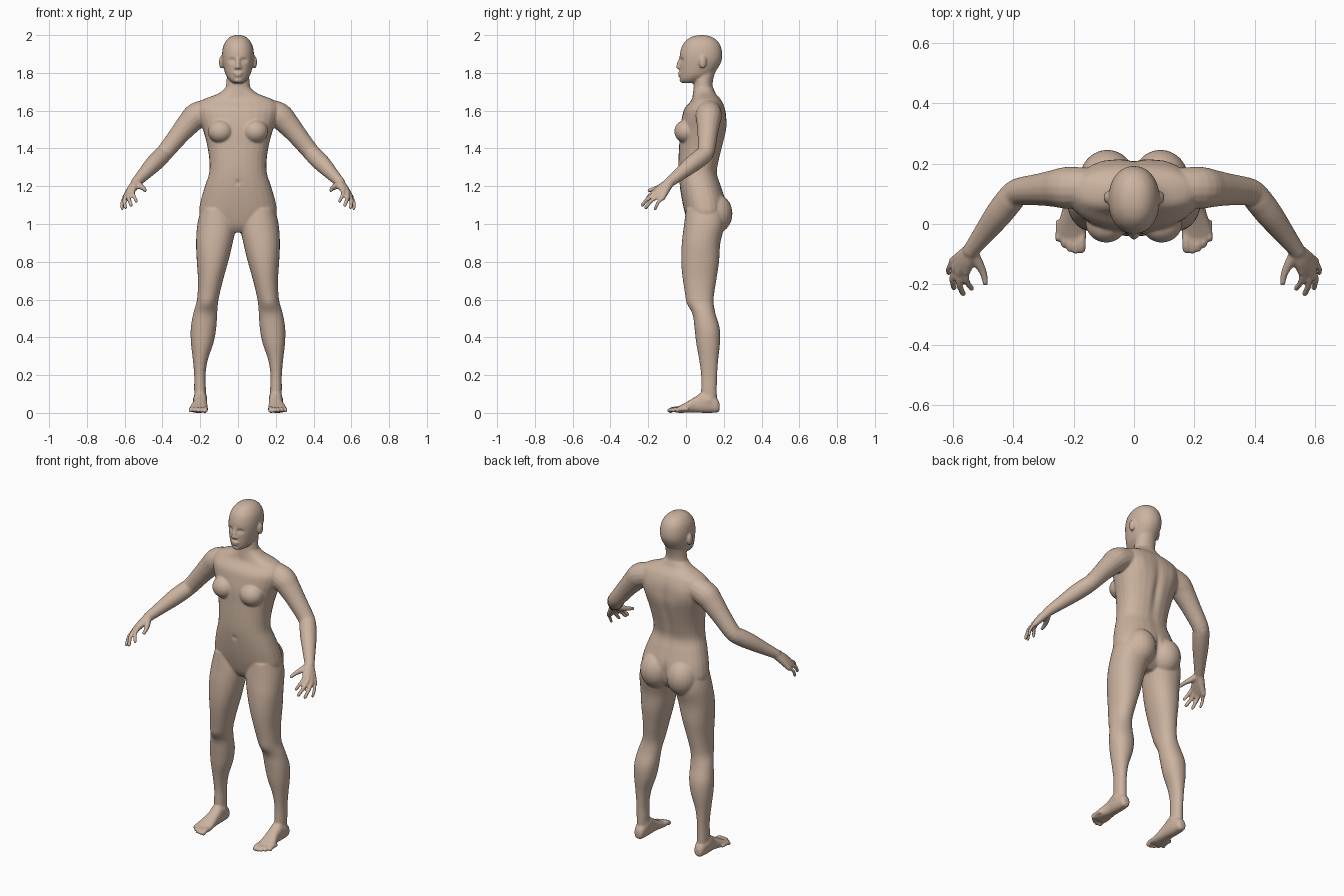
import bpy, bmesh, math
from mathutils import Vector, Matrix

bm = bmesh.new()


def spline(rows, k=4):
    """Catmull-Rom interpolation of rows of numbers."""
    out, n = [], len(rows)
    for i in range(n - 1):
        a, b, c, d = (rows[min(max(j, 0), n - 1)] for j in (i - 1, i, i + 1, i + 2))
        for s in range(k):
            t = s / k
            out.append([0.5 * (2 * q + (r - p) * t + (2 * p - 5 * q + 4 * r - w) * t * t
                               + (3 * q - p - 3 * r + w) * t ** 3)
                        for p, q, r, w in zip(a, b, c, d)])
    return out + [list(rows[-1])]


def loft(rings, e=2.0, mirror=False, n=28):
    """Closed skin over superellipse rings given as (centre, u, v)."""
    def power(t):
        return math.copysign(abs(t) ** (2 / e), t)
    for sx in ((1, -1) if mirror else (1,)):
        loops = []
        for c, u, v in rings:
            pts = [c + u * power(math.cos(2 * math.pi * i / n))
                   + v * power(math.sin(2 * math.pi * i / n)) for i in range(n)]
            loops.append([bm.verts.new((p.x * sx, p.y, p.z)) for p in pts])
        for a, b in zip(loops, loops[1:]):
            for i in range(n):
                j = (i + 1) % n
                bm.faces.new((a[i], a[j], b[j], b[i]))
        bm.faces.new(loops[0])
        bm.faces.new(loops[-1])


def stack(rows, e=2.0, mirror=False):
    """Horizontal rings from rows (z, x_outer, x_inner, y_front, y_back)."""
    loft([(Vector(((o + i) / 2, (f + b) / 2, z)), Vector(((o - i) / 2, 0, 0)),
           Vector((0, (b - f) / 2, 0))) for z, o, i, f, b in spline(rows)], e, mirror)


def ball(c, r, mirror=False):
    for sx in ((1, -1) if mirror else (1,)):
        m = Matrix.Translation((c[0] * sx, c[1], c[2])) @ Matrix.Diagonal((*r, 1))
        bmesh.ops.create_uvsphere(bm, u_segments=24, v_segments=16, radius=1, matrix=m)


def tube(rows, mirror=True):
    """Round limb through rows (x, y, z, radius) with a round tip."""
    p = spline(rows)
    rings = []
    for i, q in enumerate(p):
        t = Vector(p[min(i + 1, len(p) - 1)][:3]) - Vector(p[max(i - 1, 0)][:3])
        u = t.cross(Vector((0.3, 0.5, 1))).normalized()
        rings.append((Vector(q[:3]), u * q[3], t.normalized().cross(u) * q[3]))
    loft(rings, 2, mirror, 16)
    ball(rows[-1][:3], (rows[-1][3],) * 3, mirror)


# torso
torso = [(1.72, .066, .042, .145), (1.69, .105, .038, .158), (1.655, .19, .028, .188),
         (1.61, .215, -.008, .207), (1.56, .208, -.022, .214), (1.5, .186, -.032, .214),
         (1.42, .164, -.036, .196), (1.34, .152, -.04, .176), (1.27, .153, -.04, .165),
         (1.2, .175, -.033, .186), (1.12, .198, -.02, .21), (1.05, .203, -.004, .21),
         (.99, .15, .015, .18), (.955, .06, .04, .14)]
stack([(z, w, -w, f, b) for z, w, f, b in torso], 2.3)
ball((.092, .002, 1.49), (.068, .064, .062), True)    # breasts
ball((.088, .15, 1.055), (.092, .096, .108), True)    # buttocks

# neck and head
neck = [(1.83, .055, .06, .165), (1.77, .06, .045, .145), (1.72, .066, .04, .143),
        (1.66, .09, .032, .17)]
stack([(z, w, -w, f, b) for z, w, f, b in neck])
head = [(2.0, .012, .07, .095), (1.995, .033, .042, .122), (1.98, .055, .01, .155),
        (1.95, .075, -.017, .18), (1.91, .084, -.031, .191), (1.87, .084, -.034, .19),
        (1.83, .077, -.034, .172), (1.79, .065, -.033, .14), (1.762, .046, -.03, .09),
        (1.746, .026, -.018, .05)]
stack([(z, w, -w, f, b) for z, w, f, b in head], 2.15)
ball((.088, .088, 1.857), (.013, .02, .034), True)    # ears
tube([(0, -.027, 1.88, .009), (0, -.035, 1.855, .011), (0, -.041, 1.832, .012)], False)
ball((.012, -.034, 1.828), (.009, .01, .008), True)   # nostrils
ball((0, -.032, 1.798), (.025, .011, .007))           # upper lip
ball((0, -.031, 1.786), (.021, .011, .007))           # lower lip
ball((0, -.022, 1.762), (.022, .012, .014))           # chin

# legs
stack([(1.08, .195, .03, 0, .2), (1.0, .215, .01, -.01, .205), (.9, .222, .028, -.022, .182),
       (.8, .218, .052, -.025, .175), (.7, .212, .08, -.016, .16), (.6, .217, .103, .003, .146),
       (.53, .236, .11, .034, .155), (.45, .25, .115, .045, .178), (.37, .249, .13, .054, .18),
       (.28, .239, .16, .07, .17), (.2, .232, .172, .08, .165), (.12, .232, .17, .08, .163),
       (.04, .228, .174, .08, .165)], 2.15, True)

# feet, rows (y, x centre, half width, z low, z high), and toes
foot = [(.178, .2, .016, .012, .05), (.165, .2, .028, .002, .075), (.13, .2, .034, 0, .1),
        (.09, .2, .037, 0, .112), (.05, .2, .037, .002, .086), (0, .206, .046, .001, .056),
        (-.035, .208, .05, 0, .037), (-.058, .203, .042, .003, .026)]
loft([(Vector((x, y, (a + b) / 2)), Vector((w, 0, 0)), Vector((0, 0, (b - a) / 2)))
      for y, x, w, a, b in spline(foot)], 2.4, True)
for i, (tip, r) in enumerate([(-.083, .014), (-.09, .0105), (-.083, .0105),
                              (-.069, .01), (-.049, .01)]):
    x = .172 + i * .0195
    tube([(x, -.02 + i * .008, .02, r), (x + .001, tip / 2 - .022, .02, r), (x + .002, tip, .0125, r)])

# arms
tube([(.13, .12, 1.605, .062), (.215, .12, 1.575, .07), (.262, .118, 1.53, .062),
      (.315, .114, 1.468, .053), (.385, .105, 1.382, .046), (.415, .075, 1.35, .047),
      (.45, .03, 1.315, .045), (.5, -.035, 1.262, .035), (.54, -.088, 1.22, .027)])

# hands: palm rays and fingers, rows (knuckle, tip, radius)
for k, t, r in [((.556, -.158, 1.178), (.538, -.213, 1.122), .0105),
                ((.578, -.16, 1.163), (.566, -.231, 1.1), .011),
                ((.593, -.147, 1.148), (.596, -.212, 1.087), .0105),
                ((.6, -.124, 1.138), (.613, -.163, 1.08), .0095)]:
    mid = [(a + b) / 2 for a, b in zip(k, t)]
    tube([(.537, -.083, 1.222, .024), ((.54 + k[0]) / 2, (-.09 + k[1]) / 2, (1.22 + k[2]) / 2, .021),
          (*k, .0145)])
    tube([(*k, r + .001), (mid[0] + .007, mid[1] - .004, mid[2] + .005, r), (*t, r - .001)])
tube([(.535, -.095, 1.215, .02), (.512, -.135, 1.197, .016), (.498, -.165, 1.187, .012),
      (.492, -.195, 1.178, .01)])

# fuse the parts into one smooth skin
bmesh.ops.recalc_face_normals(bm, faces=bm.faces)
mesh = bpy.data.meshes.new("human_body")
bm.to_mesh(mesh)
bm.free()
body = bpy.data.objects.new("human_body", mesh)
bpy.context.collection.objects.link(body)
fuse = body.modifiers.new("fuse", 'REMESH')
fuse.mode = 'VOXEL'
fuse.voxel_size = .0056
soft = body.modifiers.new("soften", 'SMOOTH')
soft.factor = .5
soft.iterations = 5
deps = bpy.context.evaluated_depsgraph_get()
skin = bpy.data.meshes.new_from_object(body.evaluated_get(deps))
body.modifiers.clear()
body.data = skin

# soft sculpted dents and bumps: centre, reach, push
dabs = [((0, .21, 1.42), (.022, .06, .17), (0, -.012, 0)),        # spine
        ((.031, -.03, 1.866), (.017, .03, .011), (0, .012, 0)),   # eye sockets
        ((.031, -.025, 1.864), (.009, .03, .006), (0, -.006, 0)),  # eyes
        ((.165, .01, .57), (.035, .04, .045), (0, -.007, 0)),     # kneecaps
        ((.11, .2, 1.56), (.05, .05, .06), (0, .006, 0)),         # shoulder blades
        ((0, -.04, 1.22), (.012, .03, .014), (0, .006, 0)),       # navel
        ((.232, .12, .07), (.013, .02, .018), (.005, 0, 0)),      # outer ankles
        ((.17, .12, .085), (.013, .02, .018), (-.005, 0, 0)),     # inner ankles
        ((0, .235, 1.06), (.014, .06, .07), (0, -.014, 0))]       # cleft
for v in skin.vertices:
    p = v.co
    s = -1 if p.x < 0 else 1
    for c, r, d in dabs:
        if abs(p.z - c[2]) > 2.5 * r[2]:
            continue
        q = ((p.x * s - c[0]) / r[0]) ** 2 + ((p.y - c[1]) / r[1]) ** 2 + ((p.z - c[2]) / r[2]) ** 2
        if q < 6:
            g = math.exp(-q)
            v.co = p = Vector((p.x + s * d[0] * g, p.y + d[1] * g, p.z + d[2] * g))
    v.co.z = min(max(p.z, 0), 2)
skin.polygons.foreach_set("use_smooth", [True] * len(skin.polygons))
mat = bpy.data.materials.new("skin")
mat.diffuse_color = (.6, .45, .35, 1)
skin.materials.clear()
skin.materials.append(mat)
skin.update()
